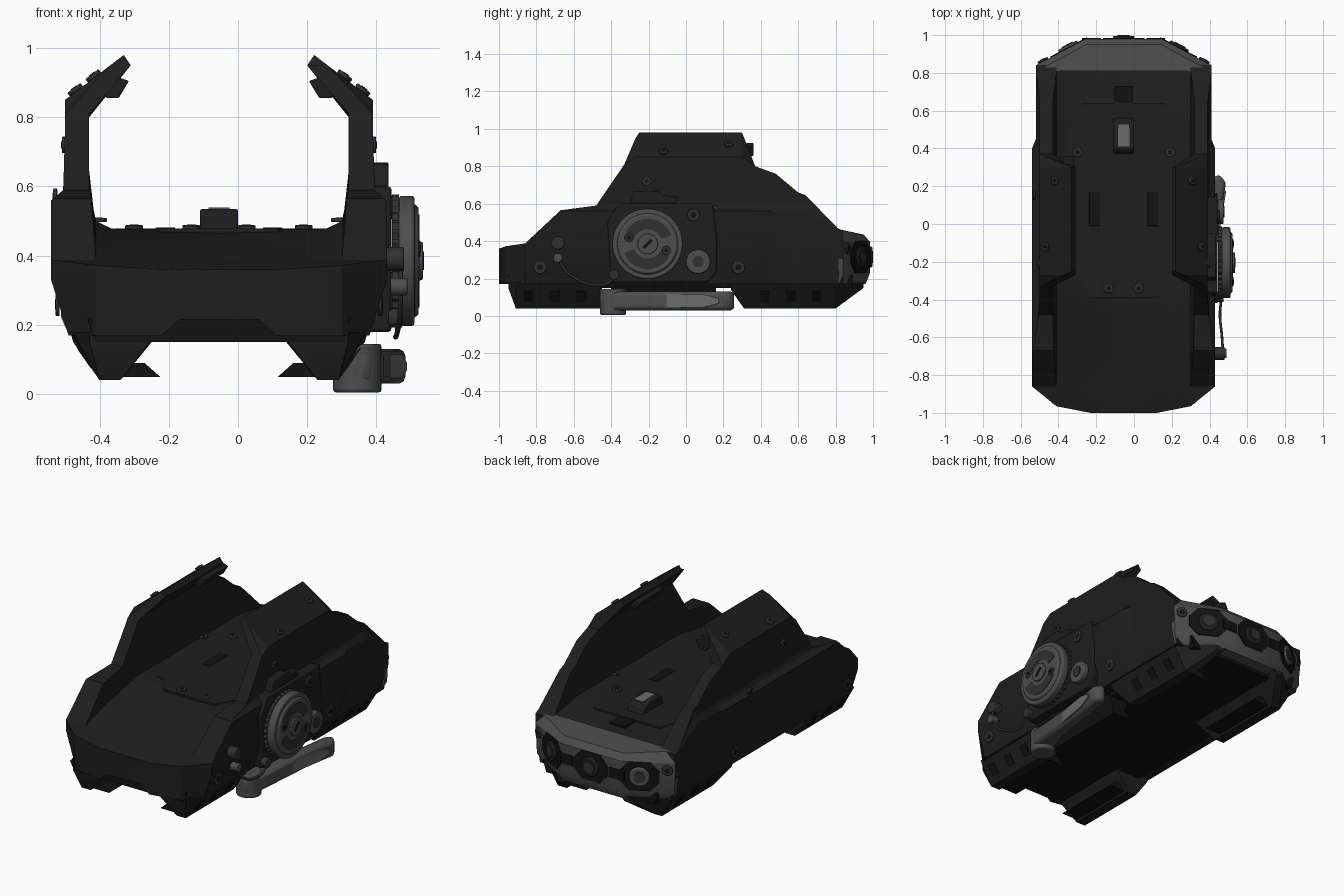
import bpy, bmesh, math
from mathutils import Matrix, Vector

if "Cube" in bpy.data.objects:
    bpy.data.objects.remove(bpy.data.objects["Cube"])

CX = -0.055  # body centre line; the knob side sticks out to +x


def mat(name, v):
    m = bpy.data.materials.new(name)
    m.diffuse_color = (v, v, v, 1)
    m.use_nodes = True
    m.node_tree.nodes["Principled BSDF"].inputs["Base Color"].default_value = m.diffuse_color
    return m


BLACK = mat("matte black", 0.013)
DEEP = mat("deep black", 0.006)
DARK = mat("dark grey", 0.03)
GREY = mat("gunmetal grey", 0.075)
LIGHT = mat("light grey", 0.15)


def finish(name, bm, m, bevel=0, smooth=30):
    bmesh.ops.remove_doubles(bm, verts=bm.verts, dist=0.0005)
    bmesh.ops.recalc_face_normals(bm, faces=bm.faces)
    me = bpy.data.meshes.new(name)
    bm.to_mesh(me)
    bm.free()
    ob = bpy.data.objects.new(name, me)
    bpy.context.collection.objects.link(ob)
    me.materials.append(m)
    if bevel:
        b = ob.modifiers.new("bevel", "BEVEL")
        b.width, b.segments, b.limit_method = bevel, 2, 'ANGLE'
    bpy.context.view_layer.objects.active = ob
    ob.select_set(True)
    bpy.ops.object.shade_smooth_by_angle(angle=math.radians(smooth))
    ob.select_set(False)
    return ob


def loft(name, rings, m, bevel=0, smooth=30):
    bm = bmesh.new()
    vs = [[bm.verts.new(p) for p in r] for r in rings]
    n = len(vs[0])
    for a, b in zip(vs, vs[1:]):
        for i in range(n):
            bm.faces.new((a[i], a[(i + 1) % n], b[(i + 1) % n], b[i]))
    bm.faces.new(vs[0])
    bm.faces.new(vs[-1])
    return finish(name, bm, m, bevel, smooth)


def prism(name, pts, depth, o, u, v, m, bevel=0, taper=1.0):
    """Outline in the u,v plane at o, pushed out along u x v."""
    o, u, v = Vector(o), Vector(u), Vector(v)
    w = u.cross(v)
    ring = lambda k, d: [o + u * (a * k) + v * (b * k) + w * d for a, b in pts]
    return loft(name, [ring(1, 0), ring(taper, depth)], m, bevel)


def circle(r, n=24, a0=0.0):
    return [(r * math.cos(a0 + math.tau * i / n), r * math.sin(a0 + math.tau * i / n)) for i in range(n)]


def box2(a, b):
    return [(-a, -b), (a, -b), (a, b), (-a, b)]


def lerp(tab, t):
    for (a, p), (b, q) in zip(tab, tab[1:]):
        if t <= b:
            return p + (q - p) * max(0, t - a) / (b - a)
    return tab[-1][1]


X, Y, Z = (1, 0, 0), (0, 1, 0), (0, 0, 1)

# Profile tables: wall top and floor along y, plan half width, outer and inner side shape
WALL = [(-1, .36), (-.965, .372), (-.86, .388), (-.67, .565), (-.48, .59), (-.33, .81), (-.27, .95), (-.25, .98),
        (.30, .98), (.37, .80), (.48, .76), (.60, .66), (.64, .645), (.81, .47), (.84, .455)]
FLOOR = [(-1, .36), (-.86, .38), (-.36, .47), (.6, .47), (.84, .43)]
PLAN = [(-1, .175), (-.965, .355), (-.86, .485), (.40, .485), (.45, .465), (.84, .465), (.97, .2)]
OUT = [(.17, .435), (.33, .485), (.56, .485), (.58, .455), (.60, .445), (.85, .445), (.98, .275)]
INN = [(.47, 0), (.478, .31), (.50, .355), (.59, .375), (.82, .375), (.95, .255)]


def section(y):
    w, f, lim = lerp(WALL, y), lerp(FLOOR, y), lerp(PLAN, y)
    half = [(0, .215), (.115, .215), (.165, .17)]
    half += [(lerp(OUT, min(z, w)), min(z, w)) for z, _ in OUT]
    for z, x in reversed(INN):
        if z < .55:
            half.append((x, min(w, z - .47 + f)))
        else:
            half.append((max(.355, 0) if w < .5 else lerp(INN, min(z, w)), min(z, w)))
    half = [(min(x, lim), z) for x, z in half]
    return [(CX + x, y, z) for x, z in half] + [(CX - x, y, z) for x, z in half[-2:0:-1]]


# Main body with raised side walls
ys = sorted({y for t in (WALL, FLOOR, PLAN) for y, _ in t if y <= .84})
loft("hood_body", [section(y) for y in ys], BLACK, smooth=25)

# Grey rear plate
plan = [(-.465, .815), (-.465, .84), (-.2, .98), (.2, .98), (.465, .84), (.465, .815), (.31, .815), (.2, .87),
        (-.2, .87), (-.31, .815)]
rings = []
for z, k, drop in ((.17, .93, .02), (.22, .98, 0), (.40, 1, 0), (.465, .985, .03)):
    rings.append([(CX + x * k, y - (drop if y > .83 else 0),
                   z - (.03 if z > .45 and abs(x) < .25 else 0)) for x, y in plan])
loft("rear_plate", rings, GREY)

# Rear control panels and buttons on the three facets
ang = math.atan2(.14, .265)
octagon = [(-.11, -.03), (-.06, -.085), (.06, -.085), (.11, -.03), (.11, .03), (.06, .085), (-.06, .085), (-.11, .03)]
for nm, s in (("left", -1), ("centre", 0), ("right", 1)):
    u = (-math.cos(ang * s), math.sin(ang * s), 0)
    n = Vector(u).cross(Vector(Z))
    c = Vector((CX + s * .29, .98 - abs(s) * .0475, .315)) - n * .004
    prism(nm + "_rear_panel", octagon, .009, c, u, Z, DEEP)
    prism(nm + "_rear_button", circle(.06), .02, c, u, Z, GREY if s < 0 else BLACK, .004, .9)
    prism(nm + "_rear_button_cap", circle(.032), .025, c, u, Z, DARK)
    if s:
        link = Vector((CX + s * .17, .977, .315))
        prism(nm + "_panel_link", box2(.05, .03), .008, link, (-1, 0, 0), Z, DEEP)


def screw(name, o, u, v, r=.032):
    prism(name, circle(r, 20), .012, o, u, v, DARK, .003)
    n = Vector(u).cross(Vector(v))
    prism(name + "_socket", circle(r * .5, 6), .002, Vector(o) + n * .012, u, v, DEEP)


# Screws on the sides, slanted hood edges, rear and floor
for nm, s in (("left", -1), ("right", 1)):
    for i, (y, z) in enumerate(((-.78, .26), (.28, .26), (.15, .57), (-.21, .72))):
        screw(f"{nm}_side_screw_{i}", (CX + s * (lerp(OUT, z) - .003), y, z), (0, s, 0), Z, .035 if z < .5 else .024)
    for i, (y, z) in enumerate(((-.12, .875), (.23, .915))):
        screw(f"{nm}_hood_screw_{i}", (CX + s * lerp(OUT, z), y, z), (0, s, 0), (-s * .794, 0, .607), .024)
    u = (-math.cos(ang * s), math.sin(ang * s), 0)
    screw(f"{nm}_rear_screw", (CX + s * .425, .861, .36), u, Z, .03)
    for i, (x, y) in enumerate(((.08, -.34), (.245, .38), (.35, .25), (.405, -.11))):
        z = (.476, .476, .497, .59)[i]
        if i < 3:
            screw(f"{nm}_floor_screw_{i}", (CX + s * x, y, z), X, Y, .026)
    prism(nm + "_floor_rib", box2(.028, .09), .012, (CX + s * .155, .08, .47), X, Y, DEEP, .003)
    # Clip under each hood edge
    prism(nm + "_hood_clip", [(-.03, .03), (.0, -.02), (.035, -.02), (.05, .0), (.03, .05)][::1], .22,
          (CX + s * .29, .14, .875), (s, 0, 0), Z, BLACK, .004)

# Floor plate and light-emitter block
prism("floor_plate", [(-.17, -.39), (.17, -.39), (.23, -.29), (.30, -.27), (.30, .45), (.22, .64), (-.22, .64),
                      (-.30, .45), (-.30, -.27), (-.23, -.29)], .015, (CX, 0, .464), X, Y, BLACK)
prism("emitter_block", [(.37, .46), (.57, .46), (.55, .51), (.50, .535), (.40, .535), (.38, .52)], .11,
      (CX - .055, 0, 0), Y, Z, BLACK, .006)
prism("emitter_window", box2(.03, .06), .006, (CX, .47, .533), X, Y, LIGHT)
prism("emitter_channel", box2(.05, .09), .012, (CX, .64, .46), X, Y, DEEP)

# Mounting base with split rails and dovetail lips
prism("base_plate", [(-.36, .15), (.36, .15), (.38, .22), (-.38, .22)], 1.84, (CX, .89, 0), X, Z, DEEP)


def rail_ring(s, y, b):
    t = (.17 - b) / .13
    o, i = min(.435 - .09 * t, lerp(PLAN, y)), .185 + .10 * t
    top = min(.43, lerp(PLAN, y))
    return [(CX + s * x, y, z) for x, z in ((top, .18), (o, b), (i, b), (.17, .18))]


for nm, s in (("left", -1), ("right", 1)):
    for part, prof in (("front", [(-.95, .15), (-.91, .04), (-.46, .04), (-.45, .15)]),
                       ("rear", [(.24, .14), (.31, .04), (.80, .04), (.95, .15)])):
        loft(f"{nm}_{part}_rail", [rail_ring(s, y, b) for y, b in prof], BLACK)
        y1 = -.48 if part == "front" else .78
        prism(f"{nm}_{part}_dovetail", [(.31, .05), (.17, .05), (.215, .09), (.29, .09)], .42,
              (CX, y1, 0), (s, 0, 0), Z, DEEP) if s > 0 else \
            prism(f"{nm}_{part}_dovetail", [(.31, .05), (.17, .05), (.215, .09), (.29, .09)], .42,
                  (CX, y1 - .42, 0), (s, 0, 0), Z, DEEP)
        for k in range(3):  # notches along the rail flank
            yy = y1 - .36 + .14 * k
            prism(f"{nm}_{part}_notch_{k}", box2(.025, .035), .004, (CX + s * .387, yy, .105), (0, s, 0),
                  Vector((s * .57, 0, .82)), DEEP)
prism("clamp_jaw", [(.15, .05), (.28, .05), (.32, .16), (.18, .16), (.2, .09)], .56, (0, .16, 0), X, Z, DEEP)

# Quick-release lever under the right side
prism("lever_pivot", circle(.07), .14, (.345, -.39, .005), X, Y, GREY, .008)
lever = [(.28, -.40), (.32, -.46), (.38, -.46), (.42, -.38), (.45, 0), (.487, .22), (.45, .265), (.41, .24), (.35, -.2)]
prism("lever_arm", lever, .10, (0, 0, .03), X, Y, GREY, .02)
prism("lever_inlay", [(-.26, -.035), (.10, -.035), (.18, -.012), (.18, .012), (.10, .035), (-.26, .035)], .01,
      (.449, 0, .08), (.165, .986, 0), Z, LIGHT, .002)

# Knob housing on the right
prism("knob_housing", [(-.40, .18), (.12, .18), (.165, .24), (.165, .42), (.14, .60), (-.36, .60), (-.42, .50)], .075,
      (.368, 0, 0), Y, Z, BLACK, .008)
prism("housing_latch", [(-.30, .60), (-.05, .60), (-.05, .64), (-.12, .645), (-.16, .67), (-.28, .665)], .05,
      (.385, 0, 0), Y, Z, BLACK, .005)
screw("housing_screw", (.442, .04, .54), Y, Z, .034)
prism("small_cap", circle(.065), .035, (.44, .065, .29), Y, Z, GREY, .006)
prism("small_cap_centre", circle(.03), .005, (.475, .065, .29), Y, Z, DARK)

# Large adjustment knob: toothed skirt, grip, face with two crescents and a hub
KO = lambda x: (x, -.205, .385)
teeth = [((.192 if i % 2 else .182) * math.cos(math.tau * i / 72), (.192 if i % 2 else .182) * math.sin(math.tau * i / 72))
         for i in range(72)]
prism("knob_skirt", teeth, .02, KO(.445), Y, Z, DARK)
prism("knob_grip", circle(.188, 48), .045, KO(.465), Y, Z, GREY, .008)
prism("knob_face", circle(.165, 48), .012, KO(.51), Y, Z, GREY, .003, .93)
for k in (0, 1):
    a0 = math.pi * k + .35
    arc = [a0 + i * 2.3 / 10 for i in range(11)]
    pts = [(.135 * math.cos(a), .135 * math.sin(a)) for a in arc] + \
          [(.078 * math.cos(a), .078 * math.sin(a)) for a in reversed(arc)]
    prism(f"knob_crescent_{k}", pts, .004, KO(.521), Y, Z, DARK)
    screw(f"knob_screw_{k}", (.515, -.205 - .1 * (1 - 2 * k), .385 + .035 * (1 - 2 * k)), Y, Z, .024)
prism("knob_hub", circle(.055), .012, KO(.522), Y, Z, GREY, .003)
prism("knob_hub_slot", box2(.03, .008), .003, KO(.534), (0, .7, .7), (0, -.7, .7), DEEP)

# Retaining cord with its pegs
prism("cord_peg", circle(.035), .07, (.41, -.685, .39), Y, Z, DARK, .005)
prism("cord_loop", circle(.025), .05, (.44, -.685, .31), Y, Z, GREY, .005)
prism("cord_end_clip", circle(.028), .04, (.435, -.385, .22), Y, Z, DARK, .004)
cu = bpy.data.curves.new("cord", 'CURVE')
cu.dimensions, cu.bevel_depth, cu.bevel_resolution = '3D', .007, 2
sp = cu.splines.new('BEZIER')
path = [(.47, -.685, .39), (.47, -.67, .28), (.465, -.59, .20), (.455, -.48, .165), (.46, -.41, .18), (.46, -.385, .22)]
sp.bezier_points.add(len(path) - 1)
for p, c in zip(sp.bezier_points, path):
    p.co = c
    p.handle_left_type = p.handle_right_type = 'AUTO'
cu.materials.append(DARK)
bpy.context.collection.objects.link(bpy.data.objects.new("retaining_cord", cu))
